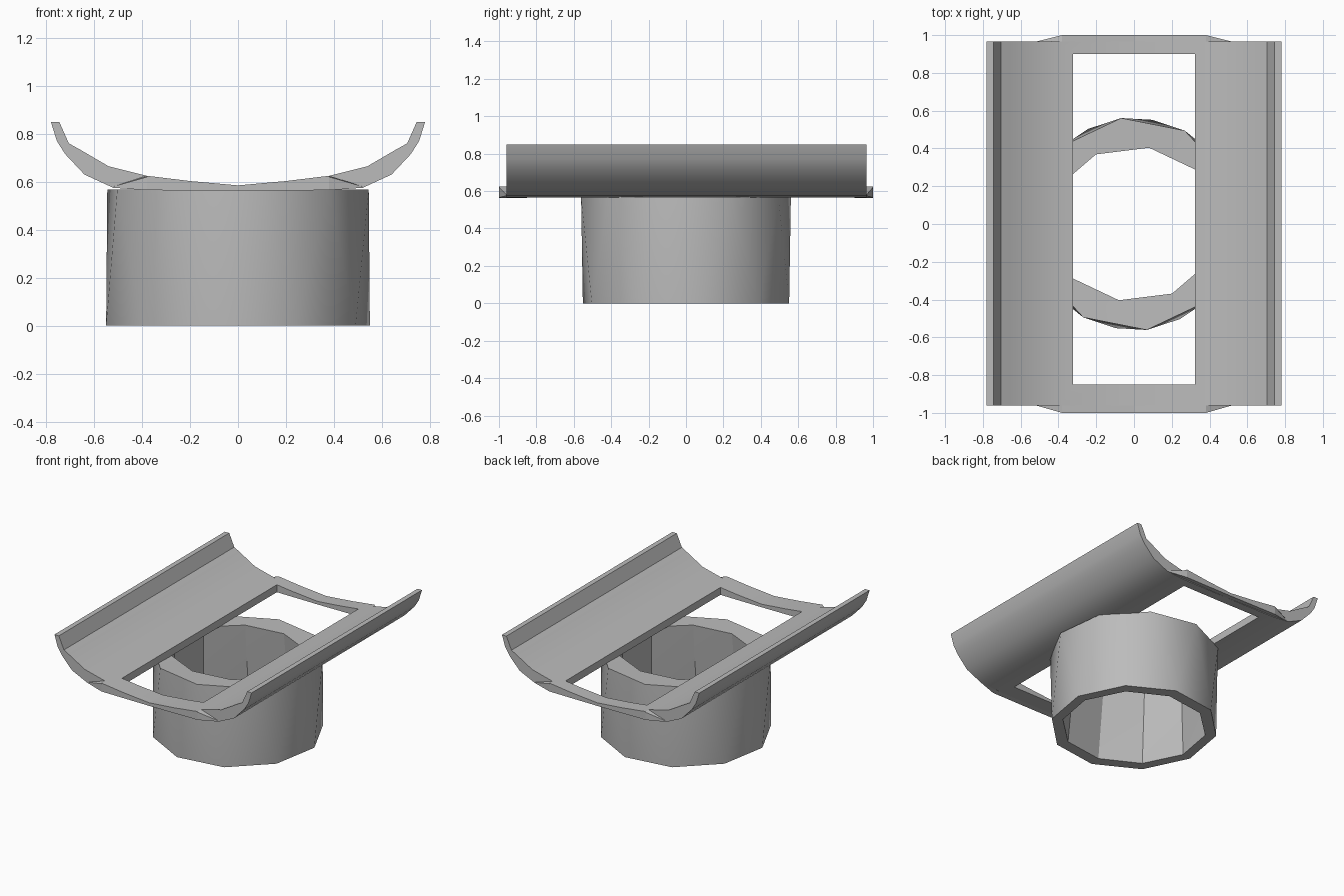
import bpy, bmesh
from math import radians, cos, sin, pi

cube = bpy.data.objects.get("Cube")
if cube:
    bpy.data.objects.remove(cube)

GREY = (0.5, 0.5, 0.5, 1)
grey = bpy.data.materials.new("plain grey")
grey.use_nodes = True
grey.diffuse_color = GREY
grey.node_tree.nodes["Principled BSDF"].inputs["Base Color"].default_value = GREY


def finish(bm, name):
    bmesh.ops.recalc_face_normals(bm, faces=bm.faces)
    mesh = bpy.data.meshes.new(name)
    bm.to_mesh(mesh)
    bm.free()
    mesh.materials.append(grey)
    obj = bpy.data.objects.new(name, mesh)
    bpy.context.collection.objects.link(obj)
    return obj


def smooth(obj):
    bpy.ops.object.select_all(action='DESELECT')
    obj.select_set(True)
    bpy.context.view_layer.objects.active = obj
    bpy.ops.object.shade_smooth_by_angle(angle=radians(30))


def mirrored(half):
    """Close a half profile that runs from the centre outwards and back."""
    return half + [(-x, z) for x, z in reversed(half) if x > 0]


def loft(name, front, y0, back, y1):
    """Solid between two matching profiles in the xz plane."""
    bm = bmesh.new()
    a = [bm.verts.new((x, y0, z)) for x, z in front]
    b = [bm.verts.new((x, y1, z)) for x, z in back]
    bm.faces.new(a)
    bm.faces.new(b)
    for i in range(len(a)):
        j = (i + 1) % len(a)
        bm.faces.new((a[i], a[j], b[j], b[i]))
    return finish(bm, name)


# Curved cradle plate
cradle_half = [(0, .585), (.2, .603), (.38, .625), (.54, .665), (.66, .735),
               (.705, .76), (.745, .85), (.78, .85), (.755, .77), (.72, .715),
               (.64, .63), (.52, .575), (.38, .565), (0, .563)]
profile = mirrored(cradle_half)
cradle = loft("cradle_plate", profile, -.96, profile, .965)

# Window opening through the cradle
bm = bmesh.new()
bmesh.ops.create_cube(bm, size=1)
for v in bm.verts:
    v.co.x *= .645
    v.co.y = v.co.y * 1.75 + .025
    v.co.z += .6
cutter = finish(bm, "window_cutter")
cutter.hide_render = True
cut = cradle.modifiers.new("window", 'BOOLEAN')
cut.operation = 'DIFFERENCE'
cut.solver = 'EXACT'
cut.object = cutter
bpy.context.view_layer.objects.active = cradle
bpy.ops.object.modifier_apply(modifier=cut.name)
bpy.data.objects.remove(cutter)
smooth(cradle)

# End lips with tapered corners
middle = [(0, .585), (.2, .603), (.38, .625)]
outer = mirrored(middle + [(.38, .62), (.38, .565), (0, .563)])
inner = mirrored(middle + [(.52, .58), (.52, .575), (0, .563)])
loft("front_lip", outer, -1, inner, -.96)
loft("back_lip", inner, .965, outer, 1)


# Faceted ring base with a twisted outer wall
SIDES = 10


def ring(bm, rx, ry, z, phase):
    angles = [radians(phase) + 2 * pi * i / SIDES for i in range(SIDES)]
    return [bm.verts.new((rx * cos(a), ry * sin(a), z)) for a in angles]


bm = bmesh.new()
out_low = ring(bm, .555, .56, 0, 80)
out_top = ring(bm, .555, .565, .568, 97)
in_top = ring(bm, .46, .41, .565, 80)
in_low = ring(bm, .485, .475, 0, 80)
for lower, upper in ((out_low, out_top), (out_top, in_top),
                     (in_low, in_top), (out_low, in_low)):
    for i in range(SIDES):
        j = (i + 1) % SIDES
        if upper is in_top and lower is out_top:
            bm.faces.new((lower[i], lower[j], upper[j]))
            bm.faces.new((lower[i], upper[j], upper[i]))
        else:
            bm.faces.new((lower[i], lower[j], upper[i]))
            bm.faces.new((upper[i], lower[j], upper[j]))
smooth(finish(bm, "ring_base"))
